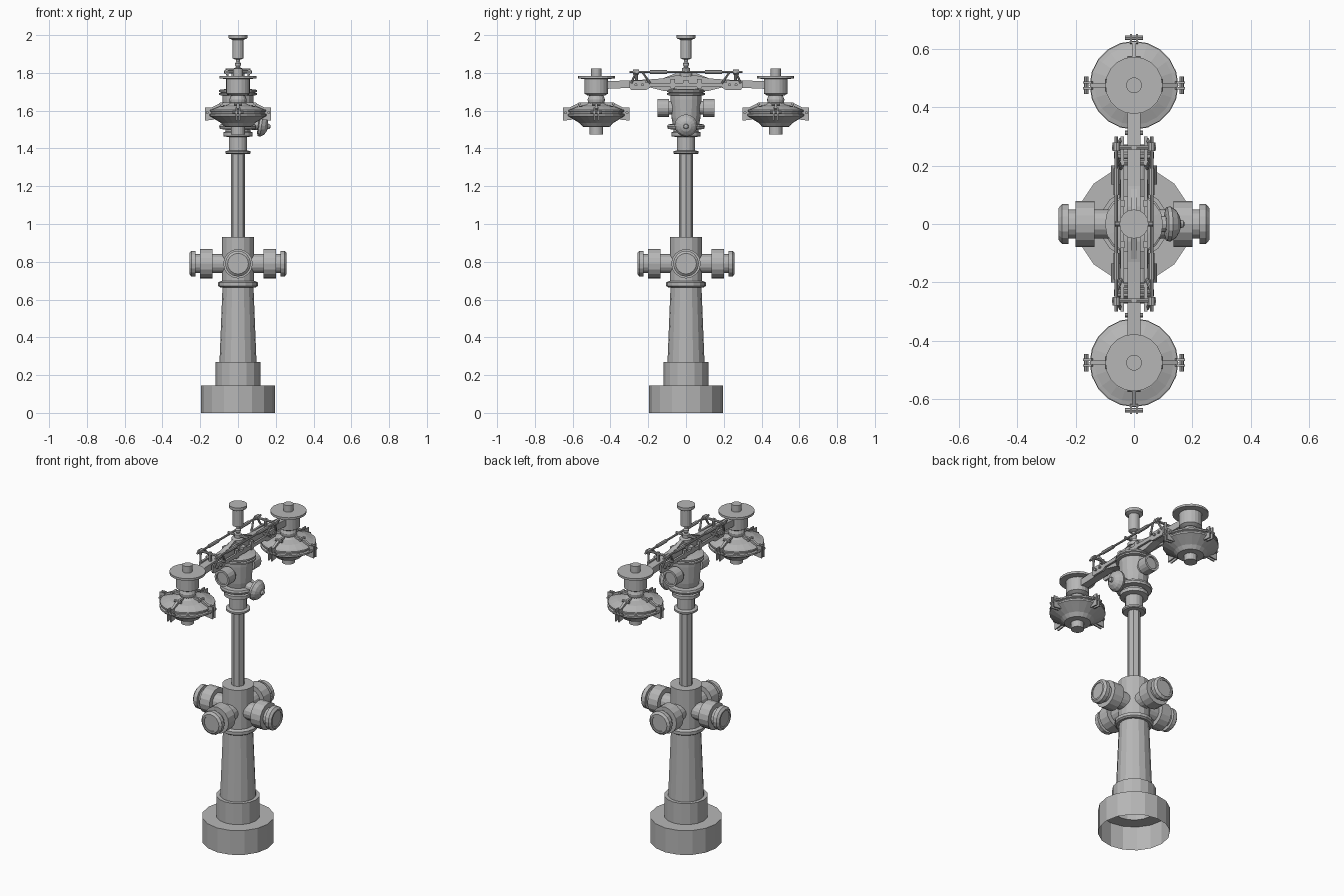
import bpy, bmesh, math
from mathutils import Vector, Matrix

cube = bpy.data.objects.get("Cube")
if cube:
    bpy.data.objects.remove(cube, do_unlink=True)

grey = bpy.data.materials.new("Cast iron grey")
grey.use_nodes = True
colour = (0.47, 0.47, 0.47, 1)
grey.diffuse_color = colour
grey.node_tree.nodes["Principled BSDF"].inputs["Base Color"].default_value = colour


def finish(name, bm):
    bmesh.ops.recalc_face_normals(bm, faces=bm.faces)
    mesh = bpy.data.meshes.new(name)
    bm.to_mesh(mesh)
    bm.free()
    mesh.materials.append(grey)
    ob = bpy.data.objects.new(name, mesh)
    bpy.context.collection.objects.link(ob)
    return ob


def lathe(name, profile, sides=16, at=(0, 0, 0), axis=(0, 0, 1), bottom=True):
    """Revolve (radius, height) pairs around an axis."""
    bm = bmesh.new()
    turn = Vector(axis).to_track_quat('Z', 'Y').to_matrix().to_4x4()
    place = Matrix.Translation(at) @ turn
    rings = []
    for r, h in profile:
        angles = [math.tau * i / sides for i in range(sides)]
        rings.append([bm.verts.new(place @ Vector((r * math.cos(a), r * math.sin(a), h)))
                      for a in angles])
    for low, high in zip(rings, rings[1:]):
        for i in range(sides):
            j = (i + 1) % sides
            bm.faces.new((low[i], low[j], high[j], high[i]))
    if bottom:
        bm.faces.new(rings[0])
    bm.faces.new(rings[-1])
    return finish(name, bm)


def rod(name, start, end, r, sides=8):
    d = Vector(end) - Vector(start)
    return lathe(name, [(r, 0), (r, d.length)], sides, start, d)


def box(name, centre, size, turn=0):
    bm = bmesh.new()
    m = Matrix.Translation(centre) @ Matrix.Rotation(turn, 4, 'Z') @ Matrix.Diagonal((*size, 1))
    bmesh.ops.create_cube(bm, size=1, matrix=m)
    return finish(name, bm)


def plate(name, outline, thickness, frame):
    """Extrude a 2D outline; frame maps (u, v, offset) to space."""
    bm = bmesh.new()
    sides = [[bm.verts.new(frame(u, v, o)) for u, v in outline]
             for o in (-thickness / 2, thickness / 2)]
    bm.faces.new(sides[0])
    bm.faces.new(sides[1])
    n = len(outline)
    for i in range(n):
        j = (i + 1) % n
        bm.faces.new((sides[0][i], sides[0][j], sides[1][j], sides[1][i]))
    return finish(name, bm)


# Hollow base and tapered pedestal
lathe("base_and_pedestal", [(.195, 0), (.195, .145), (.118, .145), (.118, .27),
                            (.098, .27), (.082, .67)], bottom=False)
lathe("pedestal_ring", [(.095, .665), (.105, .672), (.105, .69), (.092, .697)])
lathe("valve_body", [(.086, .69), (.086, .93)])

# Four capped outlets
for x, y in ((1, 0), (-1, 0), (0, 1), (0, -1)):
    lathe("outlet", [(.05, .06), (.05, .135), (.078, .135), (.078, .2), (.05, .2),
                     (.05, .224), (.068, .224), (.068, .247), (.055, .258),
                     (.045, .258), (.045, .253)], 16, (0, 0, .79), (x, y, 0))

# Slim column and collar
lathe("slim_column", [(.036, .92), (.036, 1.4)], 8)
lathe("column_collar", [(.06, 1.37), (.066, 1.375), (.066, 1.385), (.048, 1.39),
                        (.048, 1.47)])

# Head with rings
lathe("head", [(.05, 1.46), (.078, 1.465), (.078, 1.485), (.066, 1.49), (.066, 1.5),
               (.096, 1.503), (.1, 1.515), (.096, 1.527), (.07, 1.53), (.076, 1.56),
               (.083, 1.66), (.083, 1.68), (.1, 1.683), (.1, 1.692), (.09, 1.695),
               (.1, 1.7), (.1, 1.71), (.06, 1.715)])
for s in (-1, 1):
    lathe("head_port", [(.036, .06), (.036, .09), (.048, .09), (.048, .152), (.036, .152),
                        (.036, .142)], 16, (0, 0, 1.615), (0, s, 0))

# Bell on the left of the head
lathe("bell_stem", [(.03, .05), (.026, .125)], 12, (0, 0, 1.535), (1, 0, -.1))
lathe("bell", [(.04, .108), (.058, .113), (.06, .126), (.048, .145), (.028, .157),
               (.014, .16), (.012, .17), (.006, .174)], 16, (0, 0, 1.54), (1, 0, -.15))

# Cross arm: tapering beam with a raised rib in the middle
half = [(.43, 1.715), (.43, 1.755), (.2, 1.765), (.13, 1.77), (.06, 1.785)]
under = [(-.2, 1.725), (-.12, 1.705), (.12, 1.705), (.2, 1.725)]
outline = half + [(-y, z) for y, z in reversed(half)] + under
plate("cross_arm", outline, .046, lambda u, v, o: (o, u, v))
plate("arm_rib", [(-.15, 1.76), (.15, 1.76), (.05, 1.8), (-.05, 1.8)], .022,
      lambda u, v, o: (o, u, v))

for side in (-1, 1):
    # Long tie rods with turnbuckles
    rod("tie_rod", (side * .06, -.3, 1.805), (side * .06, .3, 1.805), .006)
    for s in (-1, 1):
        rod("turnbuckle", (side * .06, s * .1, 1.805), (side * .06, s * .19, 1.805), .01)
        rod("rod_end", (side * .06, s * .25, 1.805), (side * .06, s * .28, 1.805), .013)
        # Side brackets with bolts
        plate("side_bracket", [(s * .19, 1.722), (s * .21, 1.71), (s * .29, 1.71),
                               (s * .3, 1.722), (s * .3, 1.76), (s * .2, 1.76)], .012,
              lambda u, v, o: (side * .04 + o, u, v))
        for y in (.23, .265):
            rod("bracket_bolt", (side * .02, s * y, 1.737), (side * .056, s * y, 1.737), .008)
        # Inclined struts
        rod("strut", (side * .045, s * .19, 1.745), (side * .06, s * .23, 1.803), .006)
        rod("strut", (side * .045, s * .29, 1.745), (side * .06, s * .265, 1.803), .006)
        # Middle flanges
        box("middle_flange", (side * .04, s * .07, 1.742), (.014, .024, .05))
    box("side_rail", (side * .04, 0, 1.735), (.012, .42, .022))
    box("centre_block", (side * .033, 0, 1.742), (.03, .03, .036))

for s in (-1, 1):
    rod("cross_bar", (-.075, s * .262, 1.805), (.075, s * .262, 1.805), .007)
    rod("lower_cross_bar", (-.062, s * .21, 1.752), (.062, s * .21, 1.752), .007)
    rod("cross_bar_post", (0, s * .262, 1.75), (0, s * .262, 1.815), .009)

# Finial
lathe("finial", [(.035, 1.78), (.035, 1.8), (.02, 1.805), (.02, 1.825), (.01, 1.83),
                 (.016, 1.842), (.016, 1.85), (.009, 1.858), (.012, 1.87), (.03, 1.877),
                 (.03, 1.975), (.048, 1.982), (.05, 1.985), (.05, 2)])
rod("finial_pin", (-.065, 0, 1.815), (.065, 0, 1.815), .008)

# Two hanging lamps
for s in (-1, 1):
    c = (0, s * .475, 0)
    lathe("lamp_mount", [(.045, 1.68), (.063, 1.69), (.063, 1.768), (.098, 1.77),
                         (.098, 1.783), (.027, 1.783), (.027, 1.822)], 20, c)
    lathe("lamp_neck", [(.03, 1.62), (.044, 1.645), (.046, 1.66), (.035, 1.685)], 16, c)
    lathe("lamp_shell", [(.036, 1.475), (.036, 1.513), (.072, 1.515), (.09, 1.535),
                         (.135, 1.562), (.152, 1.572), (.152, 1.582), (.142, 1.585),
                         (.142, 1.592), (.15, 1.595), (.15, 1.604), (.135, 1.608),
                         (.1, 1.622), (.055, 1.63), (.04, 1.64)], 20, c)
    for k in range(4):
        a = k * math.pi / 2
        out, across = Vector((math.cos(a), math.sin(a), 0)), Vector((-math.sin(a), math.cos(a), 0))

        def frame(u, v, o):
            return Vector(c) + out * u + across * o + Vector((0, 0, v))
        # Sloping clamp arm over the shell
        plate("clamp_arm", [(.04, 1.628), (.085, 1.628), (.14, 1.605), (.15, 1.612),
                            (.09, 1.642), (.04, 1.642)], .014, frame)
        # Paired lugs on the rim
        for o in (-.01, .01):
            plate("clamp_lug", [(.125, 1.553), (.175, 1.547), (.175, 1.618), (.145, 1.618)],
                  .007, lambda u, v, t: frame(u, v, t + o))
        rod("clamp_bolt", frame(.163, 1.59, -.03), frame(.163, 1.59, .03), .008)
        rod("clamp_pivot", frame(.09, 1.636, -.022), frame(.09, 1.636, .022), .008)
